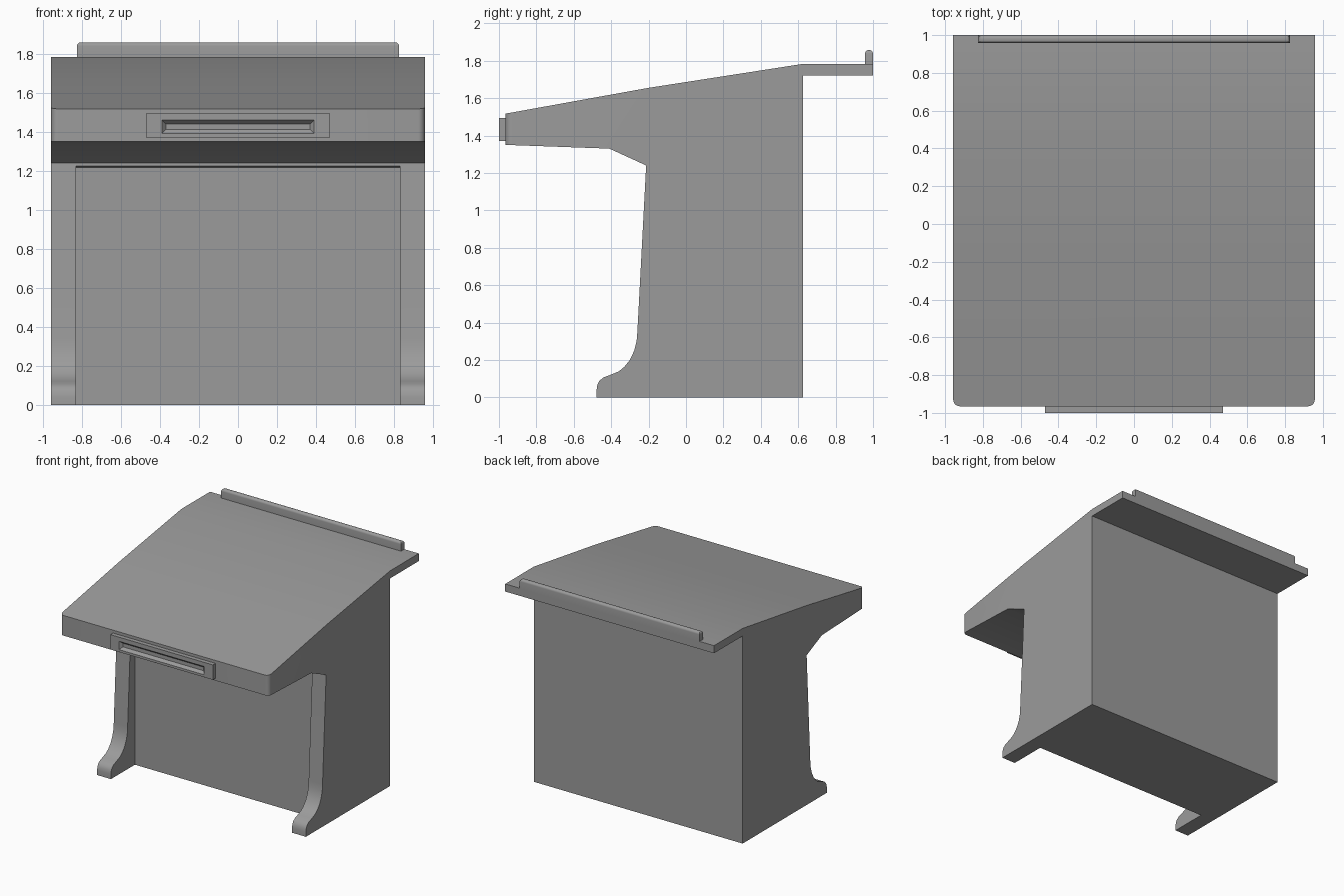
import bpy, bmesh, math

cube = bpy.data.objects.get("Cube")
if cube:
    bpy.data.objects.remove(cube, do_unlink=True)

GREY = (0.33, 0.33, 0.33, 1)
grey = bpy.data.materials.new("plain grey")
grey.use_nodes = True
grey.diffuse_color = GREY
grey.node_tree.nodes["Principled BSDF"].inputs["Base Color"].default_value = GREY

HALF = 0.957      # half width of the desk
KNEE = 0.83       # half width of the knee space
FRONT = -0.965    # front of the desk top


def finish(name, bm):
    bmesh.ops.recalc_face_normals(bm, faces=bm.faces[:])
    mesh = bpy.data.meshes.new(name)
    bm.to_mesh(mesh)
    bm.free()
    mesh.materials.append(grey)
    obj = bpy.data.objects.new(name, mesh)
    bpy.context.collection.objects.link(obj)
    return obj


def extrude_profile(profile, half):
    """Solid from a (y, z) outline, extruded across x."""
    bm = bmesh.new()
    face = bm.faces.new([bm.verts.new((-half, y, z)) for y, z in profile])
    new = bmesh.ops.extrude_face_region(bm, geom=[face])["geom"]
    verts = [v for v in new if isinstance(v, bmesh.types.BMVert)]
    bmesh.ops.translate(bm, verts=verts, vec=(2 * half, 0, 0))
    return bm


def activate(obj):
    bpy.ops.object.select_all(action="DESELECT")
    obj.select_set(True)
    bpy.context.view_layer.objects.active = obj


def smooth(obj):
    activate(obj)
    bpy.ops.object.shade_smooth_by_angle(angle=math.radians(30))


# Desk body: sloping top, rear shelf and side panels with curved feet
foot = [(-0.213, 1.24), (-0.26, 0.35), (-0.264, 0.3), (-0.277, 0.25),
        (-0.3, 0.2), (-0.33, 0.163), (-0.358, 0.14), (-0.4, 0.122),
        (-0.44, 0.107), (-0.462, 0.09), (-0.474, 0.067), (-0.478, 0.04),
        (-0.478, 0)]
outline = [(0.625, 0), (0.625, 1.72), (1, 1.72), (1, 1.783), (0.625, 1.783),
           (-0.2, 1.655), (FRONT, 1.517), (FRONT, 1.35), (-0.41, 1.33)] + foot
bm = extrude_profile(outline, HALF)
corners = [e for e in bm.edges
           if all(abs(v.co.y - FRONT) < 1e-4 for v in e.verts)
           and abs(e.verts[0].co.x - e.verts[1].co.x) < 1e-4]
bmesh.ops.bevel(bm, geom=corners, offset=0.035, segments=6, profile=0.5,
                affect="EDGES")
body = finish("desk_body", bm)

# Knee space hollowed out between the side panels
knee = [(-0.165, -0.1), (-0.165, 1.217), (-0.6, 1.3), (-0.6, -0.1)]
knee[2] = (-0.3, 1.235)
knee.insert(3, (-0.6, 1.235))
cutter = finish("knee_cutter", extrude_profile(knee, KNEE))
cutter.hide_render = True
cut = body.modifiers.new("knee_space", "BOOLEAN")
cut.operation = "DIFFERENCE"
cut.solver = "EXACT"
cut.object = cutter
activate(body)
bpy.ops.object.modifier_apply(modifier=cut.name)
bpy.data.objects.remove(cutter, do_unlink=True)
smooth(body)

# Front pull: plate with a recessed, sloped-sided slot
rings = [(0.47, 1.37, 1.493, FRONT + 0.005), (0.47, 1.37, 1.493, -1),
         (0.39, 1.39, 1.459, -1), (0.37, 1.41, 1.44, -0.978)]
bm = bmesh.new()
loops = [[bm.verts.new(c) for c in ((-w, y, lo), (w, y, lo), (w, y, hi), (-w, y, hi))]
         for w, lo, hi, y in rings]
for a, b in zip(loops, loops[1:]):
    for i in range(4):
        j = (i + 1) % 4
        bm.faces.new((a[i], a[j], b[j], b[i]))
bm.faces.new(loops[0])
bm.faces.new(loops[-1])
finish("front_pull", bm)

# Rail along the rear shelf with a rounded top
RAIL_TOP = 1.857
rail = [(0.957, 1.775), (1, 1.775), (1, RAIL_TOP), (0.957, RAIL_TOP)]
bm = extrude_profile(rail, 0.825)
top_edges = [e for e in bm.edges
             if all(abs(v.co.z - RAIL_TOP) < 1e-4 for v in e.verts)]
bmesh.ops.bevel(bm, geom=top_edges, offset=0.019, segments=5, profile=0.5,
                affect="EDGES")
smooth(finish("rear_rail", bm))
